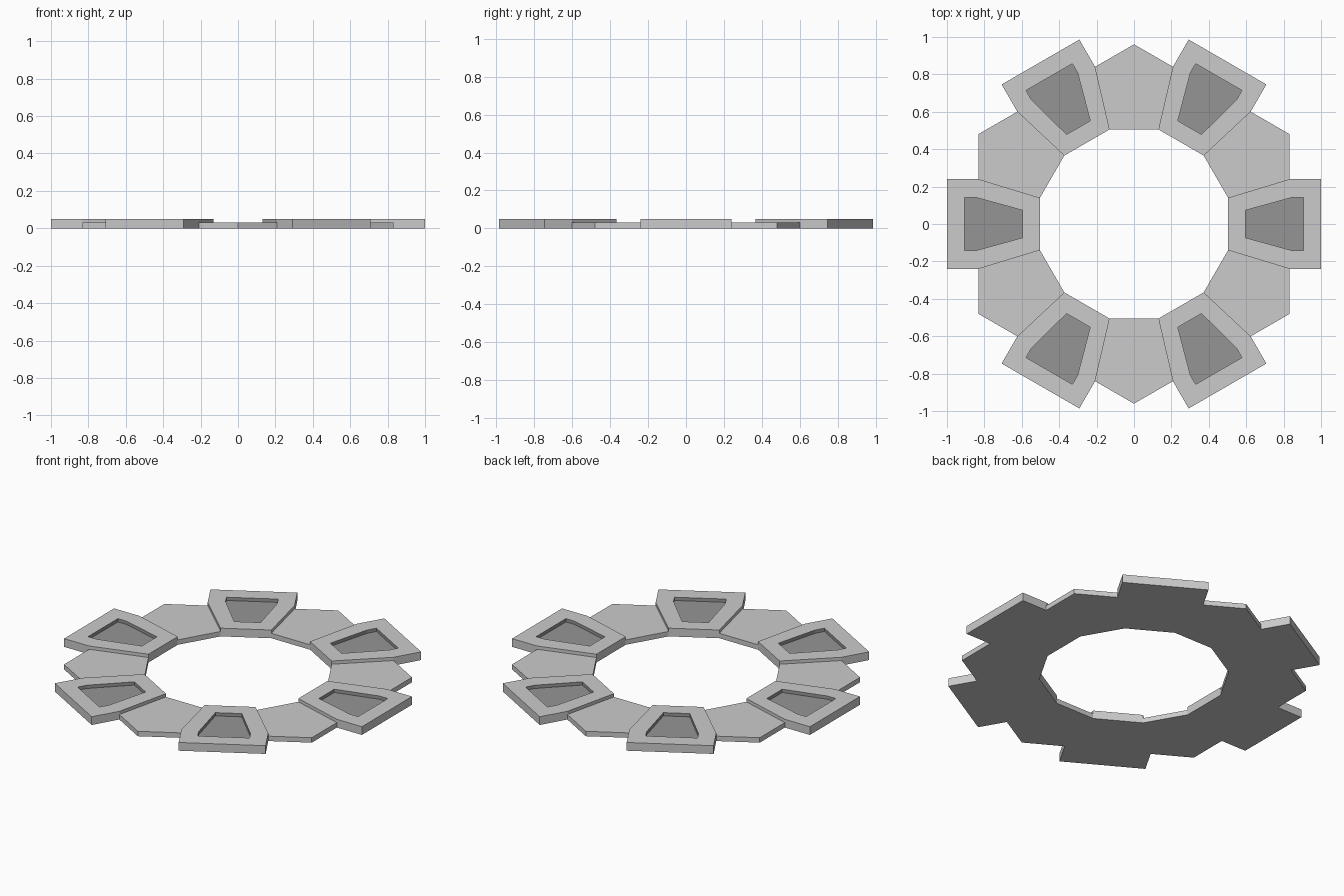
import bpy, bmesh
from math import pi
from mathutils import Matrix, Vector

if "Cube" in bpy.data.objects:
    bpy.data.objects.remove(bpy.data.objects["Cube"])

LOW, HIGH, FLOOR = 0.03, 0.05, 0.03
A, B, C = (0.503, 0.14), (0.832, 0.24), (1.0, 0.24)   # raised block, one half
P, Q, R = (0.595, 0.073), (0.85, 0.143), (0.907, 0.143)  # pocket, one half
APEX = (0.832, 0.48)


def mirror(p):
    return (p[0], -p[1])


def turn(p):
    v = Matrix.Rotation(pi / 3, 2) @ Vector(p)
    return (v.x, v.y)


def build(name, faces, mat=None):
    """Make one sector's faces, repeat six times and weld the seams."""
    bm = bmesh.new()
    for i in range(6):
        rot = Matrix.Rotation(i * pi / 3, 3, 'Z')
        for f in faces:
            bm.faces.new([bm.verts.new(rot @ Vector(v)) for v in f])
    bmesh.ops.remove_doubles(bm, verts=bm.verts, dist=0.0005)
    me = bpy.data.meshes.new(name)
    bm.to_mesh(me)
    bm.free()
    ob = bpy.data.objects.new(name, me)
    bpy.context.collection.objects.link(ob)
    if mat:
        me.materials.append(mat)
    return ob


def at(pts, z):
    return [(p[0], p[1], z) for p in pts]


def wall(p, q, z0, z1):
    return [(*p, z0), (*q, z0), (*q, z1), (*p, z1)]


def walls(pts, z0, z1):
    return [wall(p, q, z0, z1) for p, q in zip(pts, pts[1:])]


a, b, c = mirror(A), mirror(B), mirror(C)
a2, b2 = turn(a), turn(b)
outline = [a, b, c, C, B, A]
pocket = [mirror(P), mirror(Q), mirror(R), R, Q, P]

# Raised blocks: pocket rim on top, sides down to the links, flat underside
blocks = [at([o, o2, p2, p], HIGH) for o, o2, p, p2 in
          zip(outline, outline[1:] + outline[:1], pocket, pocket[1:] + pocket[:1])]
blocks += walls([b, c, C, B], 0, HIGH)
blocks += [wall(a, b, LOW, HIGH), wall(B, A, LOW, HIGH), wall(A, a, 0, HIGH)]
blocks.append(at(outline[::-1], 0))

# Lower links between the blocks, with a pointed outer edge
link = [A, B, APEX, b2, a2]
links = [at(link, LOW), at(link[::-1], 0)]
links += walls([B, APEX, b2], 0, LOW) + [wall(a2, A, 0, LOW)]

# Dark sunken panels
dark = bpy.data.materials.new("dark_grey")
dark.diffuse_color = (0.3, 0.3, 0.3, 1)
dark.use_nodes = True
dark.node_tree.nodes["Principled BSDF"].inputs["Base Color"].default_value = dark.diffuse_color
panels = [at(pocket, FLOOR)] + walls((pocket + pocket[:1])[::-1], FLOOR, HIGH)

build("raised_blocks", blocks)
build("low_links", links)
build("sunken_panels", panels, dark)
